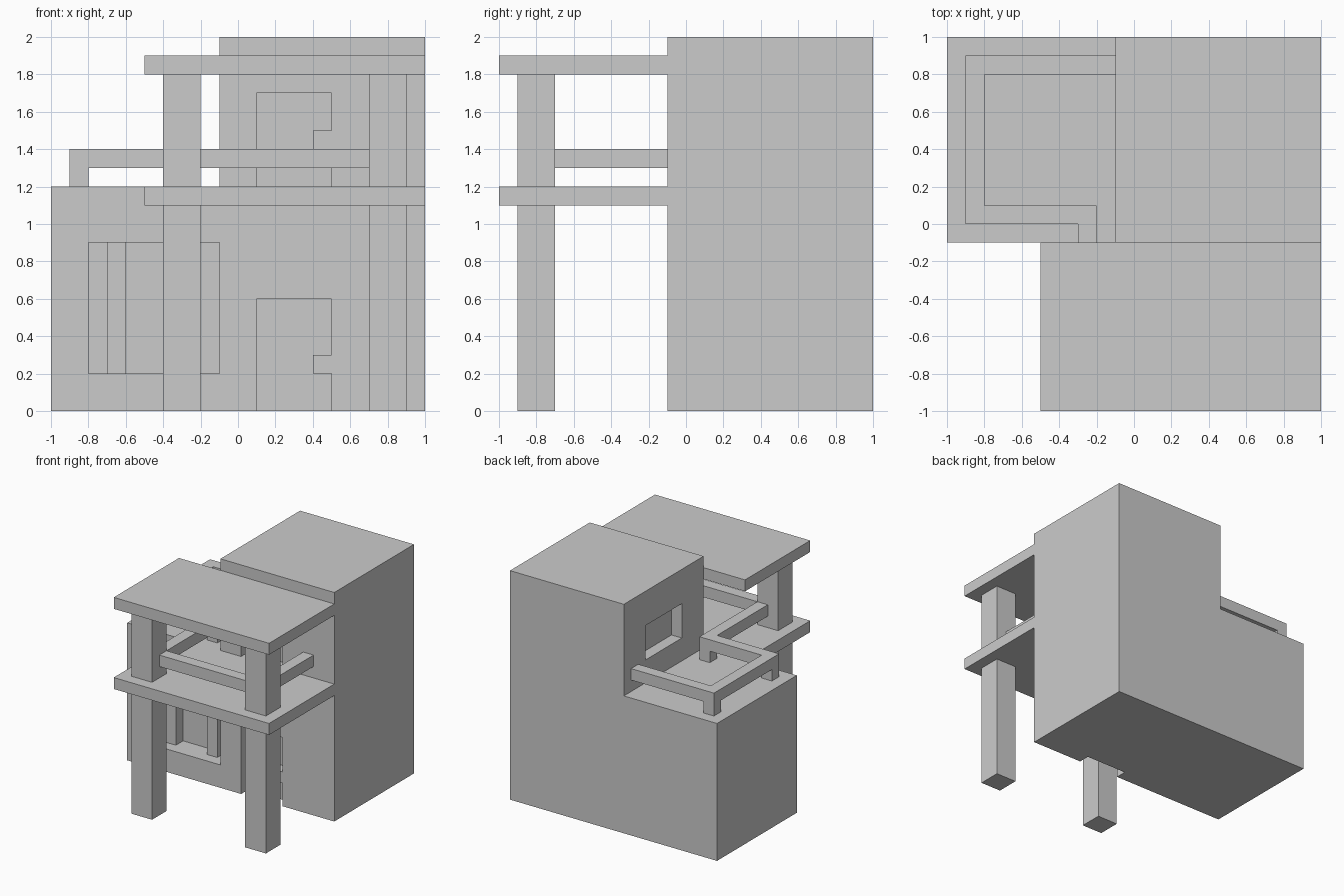
import bpy
import bmesh

if "Cube" in bpy.data.objects:
    bpy.data.objects.remove(bpy.data.objects["Cube"])


def box(name, x, y, z):
    """Axis-aligned box from (min, max) ranges."""
    bm = bmesh.new()
    bmesh.ops.create_cube(bm, size=1)
    for v in bm.verts:
        for i, (lo, hi) in enumerate((x, y, z)):
            v.co[i] = lo if v.co[i] < 0 else hi
    return finish(name, bm)


def finish(name, bm):
    bmesh.ops.recalc_face_normals(bm, faces=bm.faces)
    me = bpy.data.meshes.new(name)
    bm.to_mesh(me)
    bm.free()
    ob = bpy.data.objects.new(name, me)
    bpy.context.collection.objects.link(ob)
    return ob


def extrude_profile(name, points, y0, y1):
    """Extrude an x-z outline along y."""
    bm = bmesh.new()
    face = bm.faces.new([bm.verts.new((px, y0, pz)) for px, pz in points])
    new = bmesh.ops.extrude_face_region(bm, geom=[face])["geom"]
    verts = [g for g in new if isinstance(g, bmesh.types.BMVert)]
    bmesh.ops.translate(bm, verts=verts, vec=(0, y1 - y0, 0))
    return finish(name, bm)


def cut(target, x, y, z):
    """Carve a box-shaped recess out of the target."""
    cutter = box("cutter", x, y, z)
    mod = target.modifiers.new("recess", "BOOLEAN")
    mod.operation = "DIFFERENCE"
    mod.solver = "EXACT"
    mod.object = cutter
    bpy.context.view_layer.objects.active = target
    bpy.ops.object.modifier_apply(modifier=mod.name)
    bpy.data.objects.remove(cutter)


# Stepped house body: wide ground floor, narrower upper floor
house = extrude_profile("house_body", [(-1, 0), (1, 0), (1, 2), (-0.1, 2),
                                       (-0.1, 1.2), (-1, 1.2)], -0.1, 1)
# Door recesses, front window and terrace window
cut(house, (0.1, 0.5), (-0.3, 0), (-0.2, 0.6))
cut(house, (0.1, 0.5), (-0.3, 0), (1.2, 1.7))
cut(house, (-0.8, -0.1), (-0.3, 0.1), (0.2, 0.9))
cut(house, (-0.3, 0), (0.2, 0.7), (1.4, 1.7))

# Door handles, flush with the wall
box("lower_door_handle", (0.4, 0.5), (-0.1, 0), (0.2, 0.3))
box("upper_door_handle", (0.4, 0.5), (-0.1, 0), (1.4, 1.5))

# Window bars
for i, x in enumerate((-0.7, -0.3)):
    box(f"window_bar_{i + 1}", (x, x + 0.1), (0, 0.1), (0.2, 0.9))

# Balcony floor and porch roof
box("balcony_floor", (-0.5, 1), (-1, -0.1), (1.1, 1.2))
box("porch_roof", (-0.5, 1), (-1, -0.1), (1.8, 1.9))

# Columns on both levels
for side, x in (("left", -0.4), ("right", 0.7)):
    box(f"{side}_lower_column", (x, x + 0.2), (-0.9, -0.7), (0, 1.1))
    box(f"{side}_upper_column", (x, x + 0.2), (-0.9, -0.7), (1.2, 1.8))

# Handrails around the balcony and the terrace
RAIL = (1.3, 1.4)
box("balcony_front_rail", (-0.2, 0.7), (-0.8, -0.7), RAIL)
box("balcony_right_rail", (0.7, 0.8), (-0.7, -0.1), RAIL)
box("balcony_left_rail", (-0.3, -0.2), (-0.7, 0), RAIL)
box("terrace_front_rail", (-0.8, -0.2), (0, 0.1), RAIL)
box("terrace_side_rail", (-0.9, -0.8), (0, 0.9), RAIL)
box("terrace_back_rail", (-0.8, -0.1), (0.8, 0.9), RAIL)

# Posts under the rail corners
for i, (x, y) in enumerate(((-0.9, 0.8), (-0.9, 0), (-0.3, 0))):
    box(f"rail_post_{i + 1}", (x, x + 0.1), (y, y + 0.1), (1.2, 1.3))
